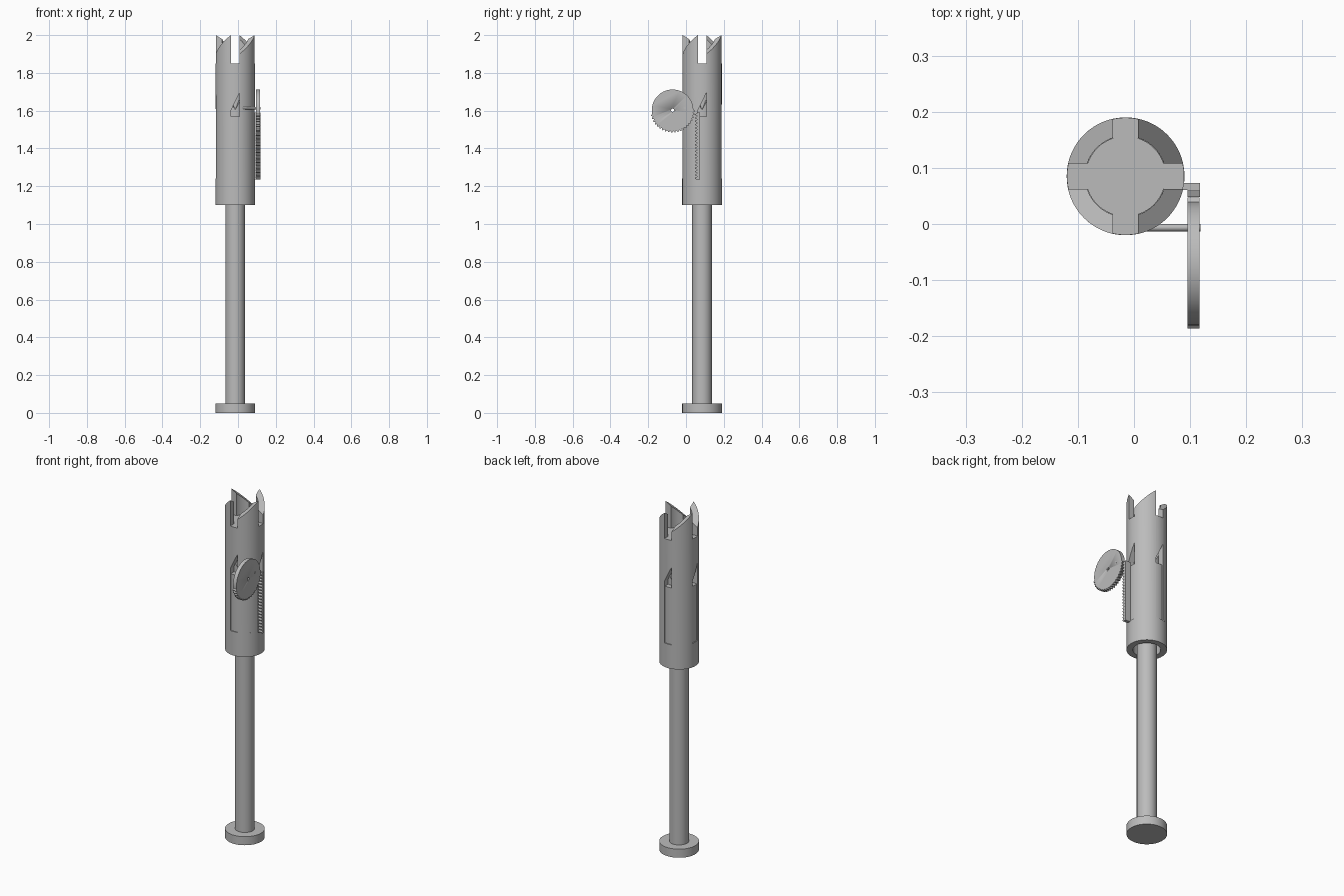
import bpy, bmesh
from math import sin, cos, pi, asin, radians

cube = bpy.data.objects.get("Cube")
if cube:
    bpy.data.objects.remove(cube)

AX, AY = -0.015, 0.085          # axis of the telescoping body
OUTER, INNER, ROD = 0.105, 0.072, 0.052
HALF_SLOT = 0.0225

grey = bpy.data.materials.new("plain_grey")
grey.use_nodes = True
grey.diffuse_color = (0.5, 0.5, 0.5, 1)
grey.node_tree.nodes["Principled BSDF"].inputs["Base Color"].default_value = (0.5, 0.5, 0.5, 1)


def finish(name, bm, loc=(0, 0, 0)):
    bmesh.ops.recalc_face_normals(bm, faces=bm.faces)
    me = bpy.data.meshes.new(name)
    bm.to_mesh(me)
    bm.free()
    ob = bpy.data.objects.new(name, me)
    ob.location = loc
    me.materials.append(grey)
    bpy.context.collection.objects.link(ob)
    bpy.ops.object.select_all(action='DESELECT')
    ob.select_set(True)
    bpy.context.view_layer.objects.active = ob
    bpy.ops.object.shade_smooth_by_angle(angle=radians(30))
    return ob


def sector(bm, center, half, r0, r1, bottom, top, steps):
    """Ring piece; half(r) is its half angle, bottom/top give z from (offset angle, r)."""
    closed = half(r1) >= pi
    rows = []
    for i in range(steps + (0 if closed else 1)):
        f = 2 * i / steps - 1
        row = []
        for r, height in ((r0, bottom), (r1, bottom), (r1, top), (r0, top)):
            a = f * half(r)
            row.append(bm.verts.new((r * cos(center + a), r * sin(center + a), height(a, r))))
        rows.append(row)
    pairs = list(zip(rows, rows[1:])) + ([(rows[-1], rows[0])] if closed else [])
    for p, q in pairs:
        for k in range(4):
            n = (k + 1) % 4
            bm.faces.new((p[k], p[n], q[n], q[k]))
    if not closed:
        bm.faces.new(rows[0])
        bm.faces.new(rows[-1])


def flat(z):
    return lambda a, r: z


def full(r):
    return pi


def key_half(r):
    return asin(HALF_SLOT / r)


def wall_half(r):
    return pi / 4 - key_half(r)


def cylinder(name, r, z0, z1, segments=64):
    bm = bmesh.new()
    bmesh.ops.create_cone(bm, cap_ends=True, segments=segments, radius1=r, radius2=r, depth=z1 - z0)
    return finish(name, bm, (AX, AY, (z0 + z1) / 2))


def side_rod(name, r, x0, x1, y, z, segments=24):
    ob = cylinder(name, r, 0, x1 - x0, segments)
    ob.rotation_euler = (0, pi / 2, 0)
    ob.location = ((x0 + x1) / 2, y, z)
    return ob


def prism(name, profile, x0, x1):
    """Extrude a (y, z) outline along x."""
    bm = bmesh.new()
    face = bm.faces.new([bm.verts.new((x0, y, z)) for y, z in profile])
    out = bmesh.ops.extrude_face_region(bm, geom=[face])
    verts = [v for v in out["geom"] if isinstance(v, bmesh.types.BMVert)]
    bmesh.ops.translate(bm, verts=verts, vec=(x1 - x0, 0, 0))
    return finish(name, bm)


# Base foot and long rod
cylinder("base_foot", OUTER, 0, 0.05)
cylinder("inner_rod", ROD, 0.04, 1.7)

# Slotted sleeve with four sloping crown teeth
bm = bmesh.new()
sector(bm, 0, full, INNER, OUTER, flat(1.1), flat(1.24), 64)
for q in range(4):
    sector(bm, pi / 4 + q * pi / 2, wall_half, INNER, OUTER, flat(1.24),
           lambda a, r: 1.95 + 0.88 * r * sin(a), 16)
finish("slotted_sleeve", bm, (AX, AY, 0))

# Rotor: keyed plug whose keys have slanted undersides
cylinder("rotor_core", INNER - 0.0005, 1.69, 1.85)
bm = bmesh.new()
for q in range(4):
    sector(bm, q * pi / 2, key_half, 0.065, OUTER - 0.0005,
           lambda a, r: 1.647 + 2.05 * r * sin(a), flat(1.85), 8)
finish("rotor_keys", bm, (AX, AY, 0))


# Plunger: ring of eight V teeth plus four guide keys
def zigzag(a, r):
    period = pi / 4
    return 1.605 + 0.05 * abs((a / period + 0.5) % 1 - 0.5) * 2


bm = bmesh.new()
sector(bm, 0, full, ROD - 0.002, INNER - 0.0005, flat(1.2), zigzag, 64)
for q in range(4):
    sector(bm, q * pi / 2, key_half, 0.068, 0.1, flat(1.24), flat(1.57), 8)
finish("plunger", bm, (AX, AY, 0))

# Wheel toothed along its lower half
WY, WZ, WR, TIP, TEETH = -0.071, 1.602, 0.11, 0.118, 21
start, span = radians(190), radians(172)
polar = [(WR, radians(4 + 6 * i)) for i in range(31)]
for i in range(TEETH):
    for r, f in ((WR, 0.05), (TIP, 0.35), (TIP, 0.6), (WR, 0.9)):
        polar.append((r, start + span * (i + f) / TEETH))
wheel = prism("gear_wheel", [(WY + r * cos(a), WZ + r * sin(a)) for r, a in polar], 0.095, 0.117)

# Centre hole of the wheel
cutter = side_rod("hole_cutter", 0.009, 0.08, 0.13, WY, WZ, 8)
cutter.hide_render = True
cutter.hide_viewport = True
cut = wheel.modifiers.new("centre_hole", 'BOOLEAN')
cut.operation = 'DIFFERENCE'
cut.object = cutter

# Drive pin from sleeve to wheel
side_rod("drive_pin", 0.0065, 0.02, 0.1185, -0.0065, 1.614)

# Toothed rack and its mounting strip
Z0, Z1, COUNT = 1.235, 1.59, 20
pitch = (Z1 - Z0) / COUNT
outline = [(0.066, Z1), (0.066, Z0)]
for i in range(COUNT):
    for y, f in ((0.059, 0.0), (0.048, 0.25), (0.048, 0.55), (0.059, 0.8)):
        outline.append((y, Z0 + pitch * (i + f)))
outline.append((0.059, Z1))
prism("rack_teeth", outline, 0.095, 0.118)
prism("rack_strip", [(0.061, Z0), (0.073, Z0), (0.073, Z1), (0.061, Z1)], 0.08, 0.118)
